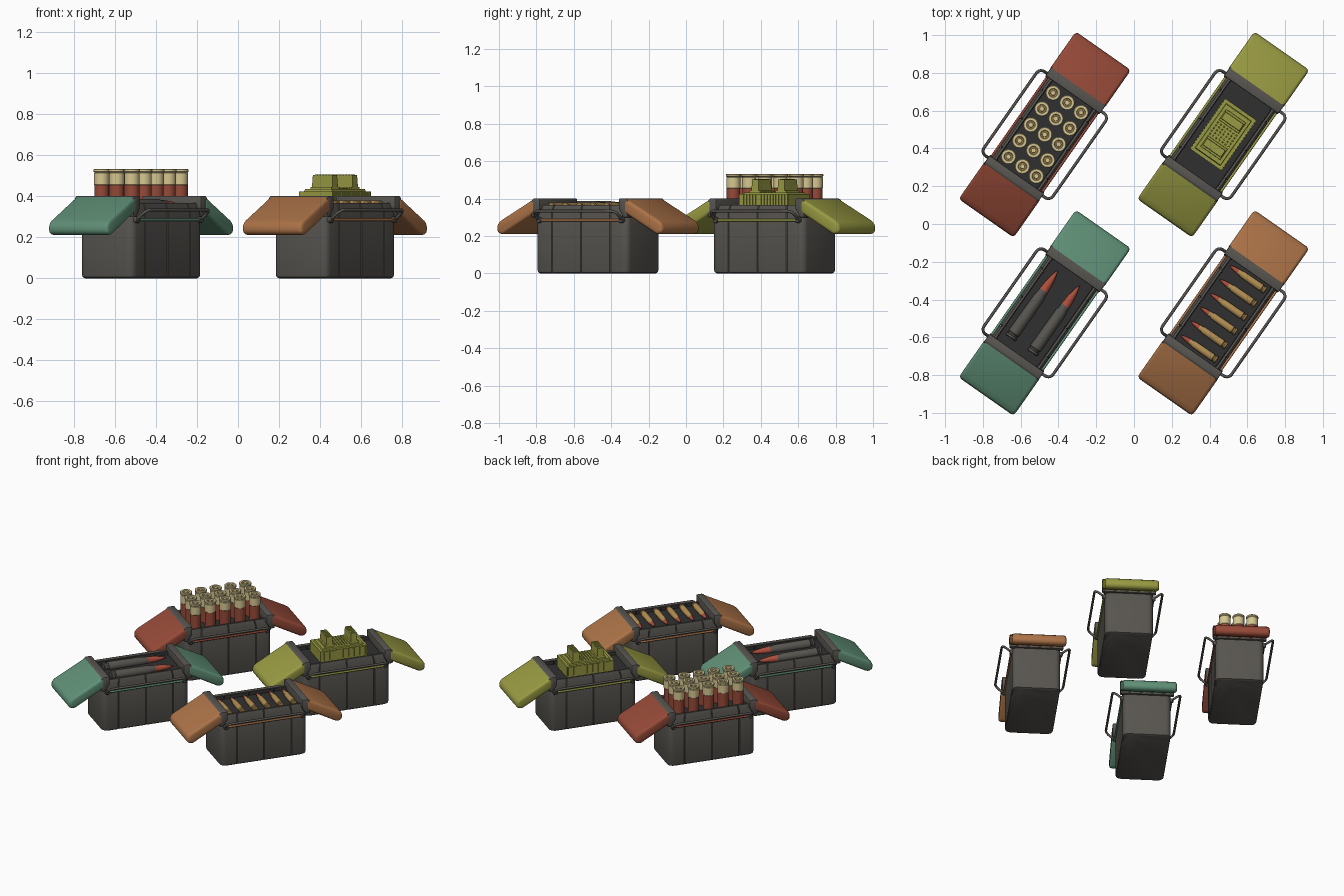
import bpy, bmesh, math
from mathutils import Matrix, Vector

if "Cube" in bpy.data.objects:
    bpy.data.objects.remove(bpy.data.objects["Cube"])


def mat(name, r, g, b):
    m = bpy.data.materials.new(name)
    lin = [((c / 255 + 0.055) / 1.055) ** 2.4 for c in (r, g, b)]
    m.diffuse_color = (*lin, 1)
    m.use_nodes = True
    m.node_tree.nodes["Principled BSDF"].inputs["Base Color"].default_value = m.diffuse_color
    return m


GREY = mat("warm grey", 88, 85, 80)
DARK = mat("tray black", 48, 48, 49)
RED = mat("brick red", 150, 74, 56)
OLIVE = mat("olive", 152, 154, 66)
GREEN = mat("sea green", 96, 144, 119)
BROWN = mat("tan brown", 172, 115, 72)
CREAM = mat("pale brass", 214, 199, 145)
BRASS = mat("brass", 176, 140, 82)
TIP = mat("tip red", 172, 78, 60)


def add(name, bm, mats, world, angle=35):
    bmesh.ops.recalc_face_normals(bm, faces=bm.faces)
    me = bpy.data.meshes.new(name)
    bm.to_mesh(me)
    bm.free()
    for m in mats:
        me.materials.append(m)
    me.shade_smooth()
    me.set_sharp_from_angle(angle=math.radians(angle))
    ob = bpy.data.objects.new(name, me)
    ob.matrix_world = world
    bpy.context.collection.objects.link(ob)
    return ob


def loft(bm, rings, mat_of=lambda i: 0):
    """Skin a list of closed point rings and cap both ends."""
    vs = [[bm.verts.new(p) for p in r] for r in rings]
    n = len(vs[0])
    for i in range(len(vs) - 1):
        for j in range(n):
            k = (j + 1) % n
            f = bm.faces.new((vs[i][j], vs[i][k], vs[i + 1][k], vs[i + 1][j]))
            f.material_index = mat_of(i)
    bm.faces.new(vs[0]).material_index = mat_of(0)
    bm.faces.new(vs[-1]).material_index = mat_of(len(vs) - 2)


def lathe(bm, prof, mats, place, seg=20):
    rings = [[place @ Vector((r * math.cos(a), r * math.sin(a), z))
              for a in [2 * math.pi * s / seg for s in range(seg)]] for r, z in prof]
    loft(bm, rings, lambda i: mats[i])


def prism(bm, prof, half, bevel, seg=3):
    """Extrude an x-z profile across y and round every edge."""
    loft(bm, [[(x, -half, z) for x, z in prof], [(x, half, z) for x, z in prof]])
    bmesh.ops.bevel(bm, geom=bm.edges[:], offset=bevel, segments=seg,
                    profile=0.5, affect='EDGES')


def box(bm, c, s, top=1.0):
    def ring(z, k):
        return [(c[0] + a * s[0] * k / 2, c[1] + b * s[1] * k / 2, z)
                for a, b in ((-1, -1), (1, -1), (1, 1), (-1, 1))]
    loft(bm, [ring(c[2] - s[2] / 2, 1), ring(c[2] + s[2] / 2, top)])


def tube(name, pts, r, m, world):
    cu = bpy.data.curves.new(name, 'CURVE')
    cu.dimensions = '3D'
    cu.bevel_depth, cu.bevel_resolution, cu.use_fill_caps = r, 2, True
    sp = cu.splines.new('POLY')
    sp.points.add(len(pts) - 1)
    for q, p in zip(sp.points, pts):
        q.co = (*p, 1)
    tmp = bpy.data.objects.new(name, cu)
    bm = bmesh.new()
    me = tmp.to_mesh()
    bm.from_mesh(me)
    tmp.to_mesh_clear()
    bpy.data.objects.remove(tmp)
    for f in bm.faces:
        f.material_index = 0
    add(name, bm, [m], world, 50)


HX, HY = 0.30, 0.158


def body_outline(inset, z):
    """Rounded rectangle with three grooves on each long side."""
    r, pts = 0.035, []
    for sx, sy, a0 in ((1, 1, 0), (-1, 1, 90), (-1, -1, 180), (1, -1, 270)):
        for k in range(6):
            a = math.radians(a0 + 18 * k)
            pts.append((sx * (HX - r) + r * math.cos(a), sy * (HY - r) + r * math.sin(a)))
        if sx * sy > 0:
            for g in (0.19, 0, -0.19):
                for d, dep in ((0.004, 0), (0, 0.006), (-0.004, 0)):
                    pts.append((sx * (g + d), sy * (HY - dep)))
    return [(x * (1 - inset / HX), y * (1 - inset / HY), z) for x, y in pts]


def crate(label, x, y, colour):
    W = Matrix.Translation((x, y, 0)) @ Matrix.Rotation(math.radians(55), 4, 'Z')
    # body and dark tray
    bm = bmesh.new()
    loft(bm, [body_outline(i, z) for i, z in ((0.012, 0), (0.003, 0.006), (0, 0.016), (0, 0.33),
              (0.012, 0.366), (0.024, 0.366), (0.027, 0.345))], lambda i: int(i > 4))
    add(label + " body", bm, [GREY, DARK], W)
    for s, end in ((1, "back"), (-1, "front")):
        F = W @ Matrix.Rotation(0 if s > 0 else math.pi, 4, 'Z')
        # end frame: inverted U over the hinge
        bm = bmesh.new()
        prism(bm, [(0.258, 0.402), (0.258, 0.345), (0.285, 0.30), (0.315, 0.30), (0.315, 0.39),
                   (0.30, 0.402)], 0.176, 0.006, 2)
        add(f"{label} {end} frame", bm, [GREY], F)
        # folded-out lid
        bm = bmesh.new()
        prism(bm, [(0.29, 0.405), (0.29, 0.325), (0.505, 0.207), (0.541, 0.219),
                   (0.541, 0.262), (0.52, 0.282)], 0.178, 0.018, 4)
        for v in bm.verts:  # round the outer corners in plan
            d = max(0, v.co.x - 0.50)
            v.co.y *= 1 - 8 * d * d
        add(f"{label} {end} lid", bm, [colour], F)
        # bail handle
        half, r, path = 0.272, 0.03, [(-0.272, 0.163, 0.285)]
        for sx in (-1, 1):
            arc = []
            for k in range(6):
                a = math.pi / 2 * k / 5
                out = 0.06 - r + r * math.sin(a)
                arc.append((sx * (half - r + r * math.cos(a)), 0.163 + out, 0.285 + out * 0.8))
            path += arc if sx < 0 else arc[::-1]
        path.append((half, 0.163, 0.285))
        tube(f"{label} {end} handle", path, 0.008, GREY, F)
        # coloured pivot rod with grey eyelets
        tube(f"{label} {end} rod", [(-0.26, 0.163, 0.285), (0.26, 0.163, 0.285)], 0.007, colour, F)
        for e in (-1, 1):
            bm = bmesh.new()
            lathe(bm, [(0.012, 0.145), (0.016, 0.15), (0.016, 0.17), (0.012, 0.175)], [0] * 3,
                  Matrix.Translation((e * 0.268, 0, 0.285)) @ Matrix.Rotation(-math.pi / 2, 4, 'X'), 14)
            add(f"{label} {end} eyelet", bm, [GREY], F)
    return W


CX, CY = 0.4725, 0.4735

# crate of upright shells
W = crate("red crate", -CX, CY, RED)
bm = bmesh.new()
for i in range(5):
    for j in range(3):
        lathe(bm, [(0.036, 0.34), (0.036, 0.455), (0.0375, 0.457), (0.0375, 0.513), (0.034, 0.515),
                   (0.040, 0.52), (0.040, 0.529), (0.037, 0.532), (0.024, 0.532), (0.021, 0.524),
                   (0.014, 0.524), (0.012, 0.530), (0.004, 0.530)],
              [0] + [1] * 8 + [2] + [1] * 2,
              Matrix.Translation(((i - 2) * 0.103, (j - 1) * 0.09, 0)))
add("upright shells", bm, [RED, CREAM, BRASS], W)

# crate with the stepped device
W = crate("olive crate", CX, CY, OLIVE)
bm = bmesh.new()
box(bm, (0, 0, 0.382), (0.325, 0.20, 0.084))
box(bm, (0, 0, 0.428), (0.29, 0.165, 0.012), 0.97)
for s in (-1, 1):
    box(bm, (s * 0.085, 0, 0.436), (0.07, 0.13, 0.016), 0.95)
    box(bm, (s * 0.085, 0, 0.47), (0.045, 0.125, 0.066), 0.92)
    for k in range(6):
        box(bm, (s * 0.085, (k - 2.5) * 0.018, 0.503), (0.03, 0.008, 0.006))
for i in range(5):
    for j in range(7):
        box(bm, ((i - 2) * 0.018, (j - 3) * 0.02, 0.436), (0.008, 0.008, 0.006), 0.6)
for k in range(17):  # toothed edge
    for s in (-1, 1):
        box(bm, ((k - 8) * 0.019, s * 0.1, 0.39), (0.009, 0.008, 0.06))
add("stepped device", bm, [OLIVE], W)

# crate with two large rounds
W = crate("green crate", -CX, -CY + 0.003, GREEN)
bm = bmesh.new()
for y in (-0.068, 0.072):
    lathe(bm, [(0.027, -0.213), (0.032, -0.209), (0.032, -0.198), (0.027, -0.195), (0.027, -0.188),
               (0.032, -0.182), (0.030, 0.05), (0.025, 0.07), (0.025, 0.092), (0.0245, 0.093),
               (0.021, 0.14), (0.013, 0.185), (0.002, 0.224)], [0] * 9 + [1] * 3,
          Matrix.Translation((0, y, 0.356)) @ Matrix.Rotation(math.pi / 2, 4, 'Y'))
add("large rounds", bm, [GREY, TIP], W)

# crate with a row of small rounds
W = crate("brown crate", CX, -CY + 0.003, BROWN)
bm = bmesh.new()
for i in range(6):
    lathe(bm, [(0.017, -0.115), (0.020, -0.112), (0.020, -0.104), (0.016, -0.101), (0.016, -0.095),
               (0.020, -0.09), (0.0185, 0.035), (0.014, 0.045), (0.014, 0.06), (0.0135, 0.061),
               (0.010, 0.09), (0.002, 0.116)], [0] * 9 + [1] * 2,
          Matrix.Translation(((i - 2.5) * 0.09, 0, 0.36)) @ Matrix.Rotation(-math.pi / 2, 4, 'X'), 16)
add("small rounds", bm, [BRASS, TIP], W)
